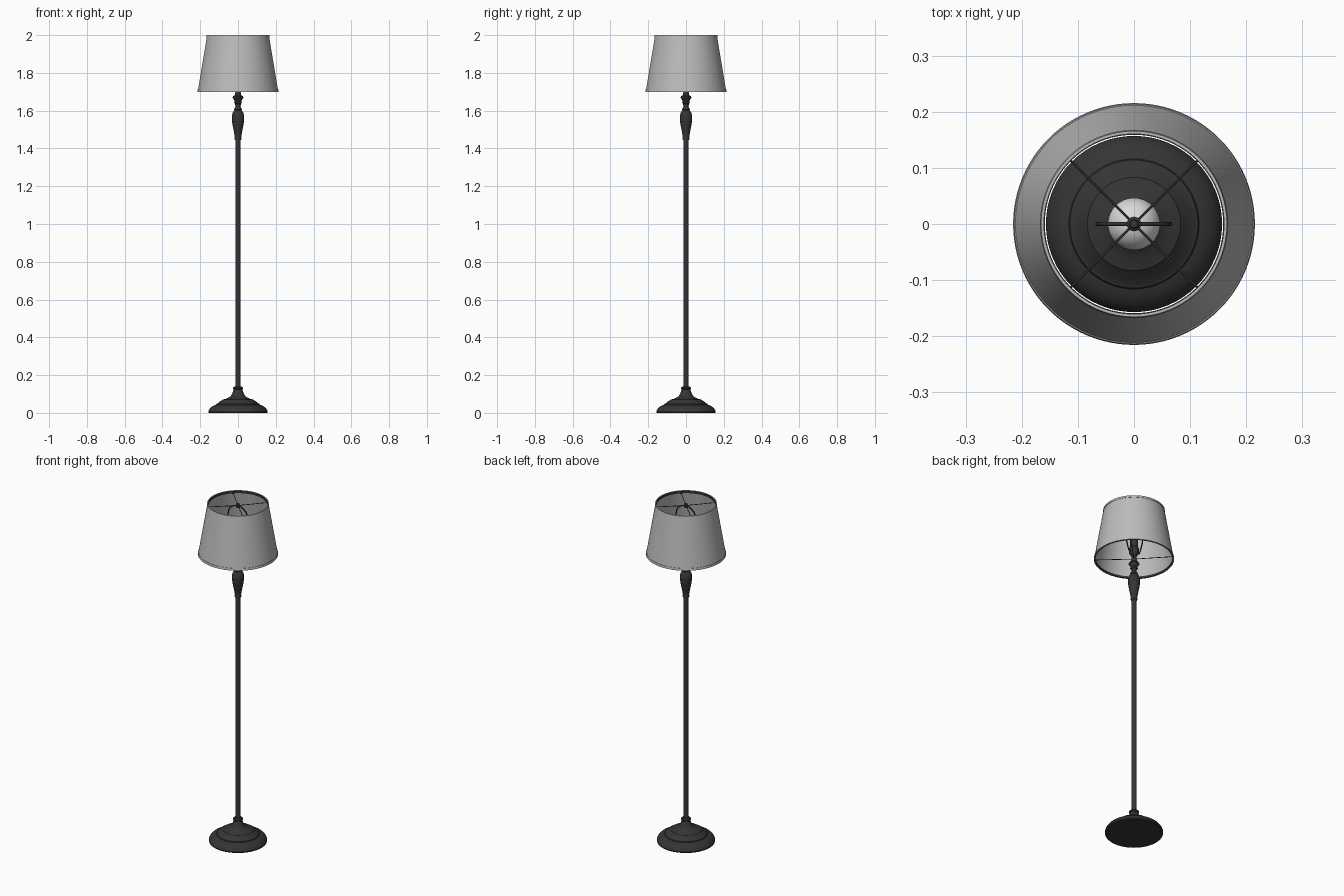
import bpy, math
from mathutils import Vector

if "Cube" in bpy.data.objects:
    bpy.data.objects.remove(bpy.data.objects["Cube"])


def material(name, v):
    m = bpy.data.materials.new(name)
    m.diffuse_color = (v, v, v, 1)
    m.use_nodes = True
    m.node_tree.nodes["Principled BSDF"].inputs["Base Color"].default_value = m.diffuse_color
    return m


METAL = material("dark metal", 0.035)
FABRIC = material("grey fabric", 0.5)
GLASS = material("pale glass", 0.7)


def lathe(name, profile, mat, n=64, closed=False):
    """Revolve (radius, z) points about the z axis; zero radius makes a pole."""
    verts, rings, faces = [], [], []
    for r, z in profile:
        if r < 1e-6:
            rings.append([len(verts)] * n)
            verts.append((0, 0, z))
        else:
            rings.append(list(range(len(verts), len(verts) + n)))
            verts += [(r * math.cos(2 * math.pi * i / n),
                       r * math.sin(2 * math.pi * i / n), z) for i in range(n)]
    pairs = list(zip(rings, rings[1:]))
    if closed:
        pairs.append((rings[-1], rings[0]))
    for a, b in pairs:
        for i in range(n):
            j = (i + 1) % n
            f = list(dict.fromkeys((a[i], a[j], b[j], b[i])))
            if len(f) > 2:
                faces.append(f)
    me = bpy.data.meshes.new(name)
    me.from_pydata(verts, [], faces)
    me.materials.append(mat)
    ob = bpy.data.objects.new(name, me)
    bpy.context.collection.objects.link(ob)
    bpy.context.view_layer.objects.active = ob
    ob.select_set(True)
    bpy.ops.object.shade_smooth_by_angle(angle=math.radians(35))
    ob.select_set(False)
    return ob


def wire(name, points, radius, mat, cyclic=False):
    cu = bpy.data.curves.new(name, 'CURVE')
    cu.dimensions = '3D'
    cu.bevel_depth = radius
    cu.bevel_resolution = 2
    cu.use_fill_caps = True
    sp = cu.splines.new('POLY')
    sp.points.add(len(points) - 1)
    for p, co in zip(sp.points, points):
        p.co = (*co, 1)
    sp.use_cyclic_u = cyclic
    cu.materials.append(mat)
    ob = bpy.data.objects.new(name, cu)
    bpy.context.collection.objects.link(ob)
    return ob


def circle(r, z, n=64):
    return [(r * math.cos(2 * math.pi * i / n), r * math.sin(2 * math.pi * i / n), z)
            for i in range(n)]


# Stepped, domed foot
lathe("base", [(0, 0), (0.155, 0), (0.157, 0.006), (0.153, 0.018), (0.143, 0.03),
               (0.128, 0.039), (0.116, 0.043), (0.114, 0.048), (0.106, 0.051),
               (0.098, 0.06), (0.085, 0.067), (0.083, 0.07), (0.06, 0.076),
               (0.042, 0.086), (0.031, 0.1), (0.025, 0.118), (0.023, 0.124),
               (0.027, 0.128), (0.027, 0.134), (0.021, 0.139), (0, 0.14)], METAL)

# Long straight pole
lathe("pole", [(0, 0.13), (0.0145, 0.13), (0.0145, 1.46), (0, 1.46)], METAL, 32)

# Turned vase and neck
lathe("turned_vase", [(0, 1.445), (0.017, 1.445), (0.018, 1.452), (0.017, 1.46),
                      (0.022, 1.49), (0.029, 1.525), (0.033, 1.555), (0.032, 1.575),
                      (0.027, 1.592), (0.019, 1.601), (0.021, 1.606), (0.019, 1.612),
                      (0.014, 1.62), (0.015, 1.635), (0.021, 1.641), (0.017, 1.648),
                      (0.021, 1.658), (0.029, 1.668), (0.027, 1.675), (0.016, 1.683),
                      (0.014, 1.70), (0.014, 1.73), (0, 1.73)], METAL, 48)

# Bulb socket and bulb
lathe("socket", [(0, 1.72), (0.016, 1.72), (0.026, 1.735), (0.026, 1.765), (0.022, 1.77),
                 (0.022, 1.815), (0, 1.815)], METAL, 32)
bulb = [(0.018, 1.81), (0.022, 1.822), (0.032, 1.838)]
bulb += [(0.047 * math.cos(a), 1.867 + 0.047 * math.sin(a))
         for a in [math.radians(d) for d in range(-30, 90, 10)]]
lathe("bulb", bulb + [(0, 1.914)], GLASS, 32)

# Harp loop around the bulb
half = [(0.02, 1.74), (0.036, 1.745), (0.045, 1.77), (0.058, 1.82), (0.065, 1.87)]
half += [(0.065 * math.cos(a), 1.92 + 0.065 * math.sin(a))
         for a in [math.radians(d) for d in range(0, 91, 10)]]
wire("harp", [(-x, 0, z) for x, z in half] + [(x, 0, z) for x, z in half[-2::-1]],
     0.0035, METAL)

# Finial on top of the harp
lathe("finial", [(0, 1.978), (0.012, 1.978), (0.013, 1.988), (0.008, 1.992),
                 (0.007, 1.997), (0, 1.999)], METAL, 24)

# Tapered fabric shade with a thin wall
lathe("shade", [(0.2135, 1.70), (0.1635, 2.0), (0.1605, 2.0), (0.2105, 1.70)],
      FABRIC, 96, True)


def shade_radius(z):
    return 0.2135 - 0.05 * (z - 1.70) / 0.30


# Fabric hems at both rims
for name, z0, z1 in (("lower_hem", 1.70, 1.712), ("upper_hem", 1.988, 2.0)):
    a, b = shade_radius(z0), shade_radius(z1)
    lathe(name, [(a, z0), (a + 0.002, z0), (b + 0.002, z1), (b, z1)], FABRIC, 96, True)

# Dark wire rings and crossed spokes inside both rims
for name, z, hub in (("upper", 1.991, 0.0), ("lower", 1.705, 0.012)):
    r = shade_radius(z) - 0.004
    lathe(name + "_ring", [(r, z - 0.006), (r, z + 0.006), (r - 0.002, z + 0.006),
                           (r - 0.002, z - 0.006)], METAL, 96, True)
    for k in range(4):
        a = math.radians(45 + 90 * k)
        d = Vector((math.cos(a), math.sin(a), 0))
        wire(f"{name}_spoke_{k + 1}", [d * hub + Vector((0, 0, z - 0.005)),
                                       d * r + Vector((0, 0, z))], 0.002, METAL)
